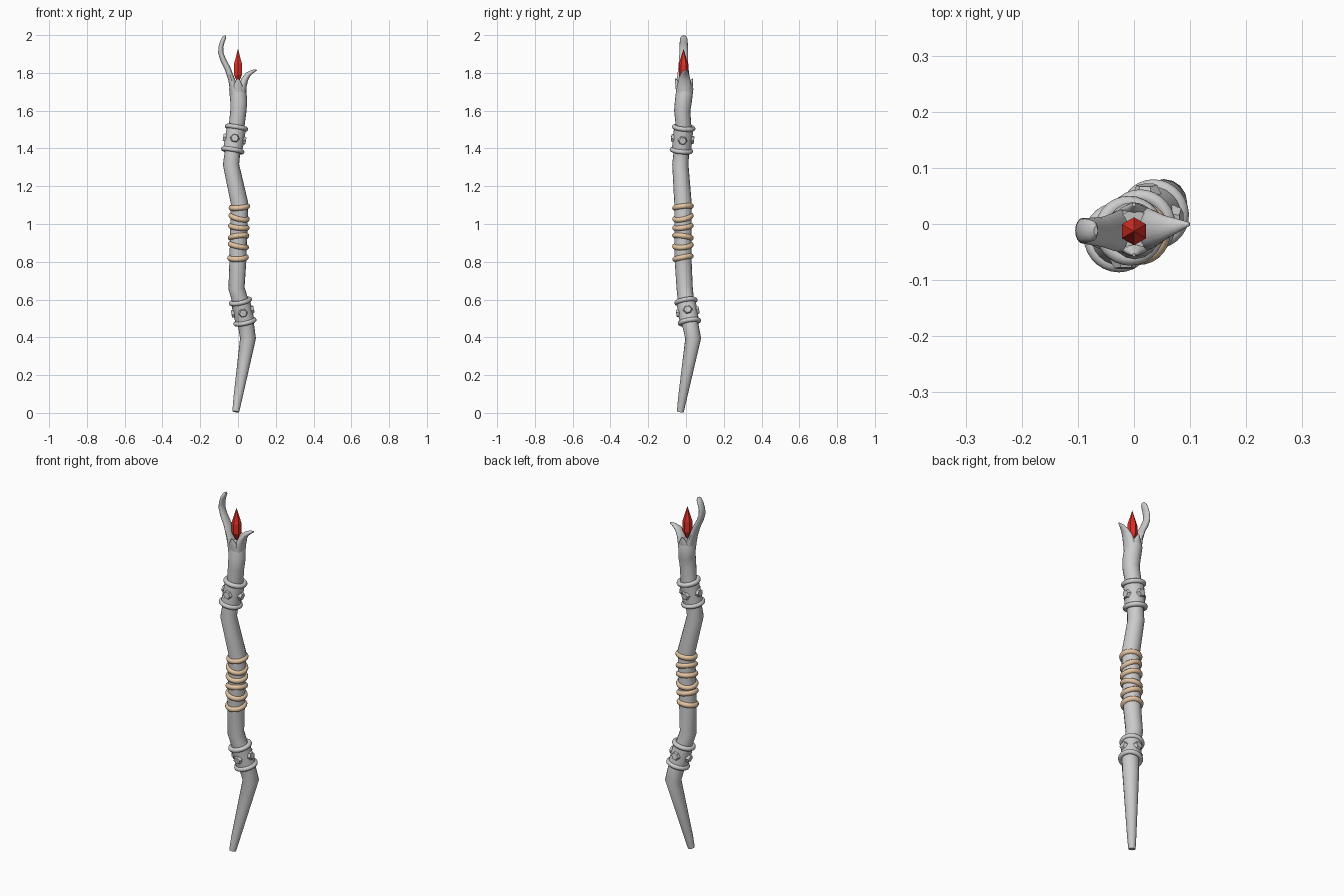
import bpy, bmesh, math
from mathutils import Vector, Matrix

if "Cube" in bpy.data.objects:
    bpy.data.objects.remove(bpy.data.objects["Cube"])


def material(name, color):
    m = bpy.data.materials.new(name)
    m.diffuse_color = color
    m.use_nodes = True
    m.node_tree.nodes["Principled BSDF"].inputs["Base Color"].default_value = m.diffuse_color
    return m


TAN = material("leather_tan", (0.78, 0.56, 0.36, 1))
RED = material("crystal_red", (0.75, 0.03, 0.02, 1))


def smooth(ob, angle=40):
    bpy.ops.object.select_all(action='DESELECT')
    ob.select_set(True)
    bpy.context.view_layer.objects.active = ob
    bpy.ops.object.shade_smooth_by_angle(angle=math.radians(angle))


def make(name, bm, mat=None):
    bmesh.ops.recalc_face_normals(bm, faces=bm.faces)
    me = bpy.data.meshes.new(name)
    bm.to_mesh(me)
    bm.free()
    ob = bpy.data.objects.new(name, me)
    bpy.context.collection.objects.link(ob)
    if mat:
        me.materials.append(mat)
    return ob


def tube(name, path, sides=16):
    """Loft elliptical rings (x, y, z, radius_x, radius_y) along a path."""
    bm = bmesh.new()
    pts = [Vector(p[:3]) for p in path]
    rings = []
    for i, p in enumerate(path):
        a = (pts[i] - pts[i - 1]).normalized() if i else Vector()
        b = (pts[i + 1] - pts[i]).normalized() if i < len(pts) - 1 else Vector()
        t = (a + b).normalized()
        u = Vector((0, 1, 0)).cross(t).normalized()
        v = t.cross(u)
        rings.append([bm.verts.new(pts[i] + u * p[3] * math.cos(k * math.tau / sides)
                                   + v * p[4] * math.sin(k * math.tau / sides))
                      for k in range(sides)])
    for r, s in zip(rings, rings[1:]):
        for k in range(sides):
            n = (k + 1) % sides
            bm.faces.new((r[k], r[n], s[n], s[k]))
    bm.faces.new(rings[0])
    bm.faces.new(rings[-1])
    ob = make(name, bm)
    smooth(ob)
    return ob


def frame(center, axis):
    """Matrix whose local z follows the axis."""
    t = Vector(axis).normalized()
    u = Vector((0, 1, 0)).cross(t).normalized()
    v = t.cross(u)
    m = Matrix((u, v, t)).transposed().to_4x4()
    m.translation = center
    return m


def torus(name, m, major, minor, mat=None):
    bpy.ops.mesh.primitive_torus_add(major_radius=major, minor_radius=minor,
                                     major_segments=28, minor_segments=10)
    ob = bpy.context.object
    ob.name = name
    ob.matrix_world = m
    if mat:
        ob.data.materials.append(mat)
    smooth(ob)


def cone(name, m, r1, r2, depth, sides):
    bm = bmesh.new()
    bmesh.ops.create_cone(bm, cap_ends=True, segments=sides, radius1=r1,
                          radius2=r2, depth=depth, matrix=m)
    ob = make(name, bm)
    smooth(ob, 30)


# Crooked shaft
shaft = [(-.012, -.03, .006, .018), (-.002, -.02, .07, .023), (.053, .038, .395, .042),
         (.04, .02, .48, .043), (.013, 0, .59, .043), (-.008, -.007, .66, .043),
         (0, -.016, .82, .045), (.008, -.016, 1.11, .046), (-.037, -.03, 1.315, .043),
         (-.028, -.024, 1.39, .041), (-.008, -.012, 1.51, .041), (.002, -.02, 1.6, .043),
         (.004, -.014, 1.65, .045), (-.002, -.006, 1.715, .045), (0, -.01, 1.75, .034)]
tube("shaft", [p + (p[3],) for p in shaft])

# Forked prongs at the top
tube("long_prong", [(-.008, -.01, 1.66, .034, .038), (-.024, -.012, 1.73, .022, .038),
                    (-.036, -.014, 1.77, .017, .034), (-.056, -.014, 1.825, .016, .027),
                    (-.079, -.013, 1.87, .015, .024), (-.091, -.012, 1.905, .014, .023),
                    (-.091, -.012, 1.935, .013, .022), (-.083, -.012, 1.965, .012, .021),
                    (-.073, -.012, 1.987, .01, .018), (-.068, -.012, 1.997, .004, .008)])
tube("short_prong", [(.008, -.01, 1.66, .034, .038), (.024, -.009, 1.73, .022, .038),
                     (.036, -.008, 1.765, .018, .032), (.054, -.006, 1.792, .014, .022),
                     (.076, -.003, 1.807, .01, .013), (.099, 0, 1.816, .003, .003)])

# Low front and back lobes of the crystal socket
for name, s in (("front_lobe", -1), ("back_lobe", 1)):
    tube(name, [(0, -.01 + s * .02, 1.68, .034, .02), (0, -.01 + s * .033, 1.73, .026, .013),
                (0, -.01 + s * .04, 1.755, .013, .008), (0, -.01 + s * .045, 1.77, .003, .003)], 12)

# Faceted crystal
bm = bmesh.new()
C = Vector((0, -.013, 0))
low, high = [[bm.verts.new(C + Vector((.025 * math.sin(k * math.pi / 3),
                                       .025 * math.cos(k * math.pi / 3), z)))
              for k in range(6)] for z in (1.79, 1.845)]
bottom, tip = bm.verts.new(C + Vector((0, 0, 1.74))), bm.verts.new(C + Vector((0, 0, 1.928)))
for k in range(6):
    n = (k + 1) % 6
    bm.faces.new((low[k], low[n], high[n], high[k]))
    bm.faces.new((low[n], low[k], bottom))
    bm.faces.new((high[k], high[n], tip))
make("crystal", bm, RED)

# Studded collars
for name, a, b in (("lower", (.037, .018, .482), (.013, 0, .59)),
                   ("upper", (-.028, -.024, 1.39), (-.008, -.012, 1.51))):
    a, b = Vector(a), Vector(b)
    axis = b - a
    mid = frame((a + b) / 2, axis)
    cone(name + "_collar_band", mid, .051, .051, axis.length, 24)
    for i, c in enumerate((a, b)):
        torus(f"{name}_collar_rim_{i}", frame(c, axis), .05, .0125)
    for k in range(4):
        m = (mid @ Matrix.Rotation(k * math.pi / 2, 4, 'Z')
             @ Matrix.Translation((.053, 0, 0)) @ Matrix.Rotation(math.pi / 2, 4, 'Y'))
        cone(f"{name}_collar_stud_{k}", m, .026, .019, .016, 6)

# Leather grip wraps: height, tilt to the side, tilt to the front
wraps = [(.822, .05, .2), (.885, -.22, .1), (.932, .12, -.15), (.985, -.12, .15),
         (1.035, -.25, .22), (1.09, .1, .12)]
for i, (z, tx, ty) in enumerate(wraps):
    x = .008 * (z - .82) / .29
    torus(f"grip_wrap_{i}", frame(Vector((x, -.016, z)), (-tx, -ty, 1)), .043, .0145, TAN)
